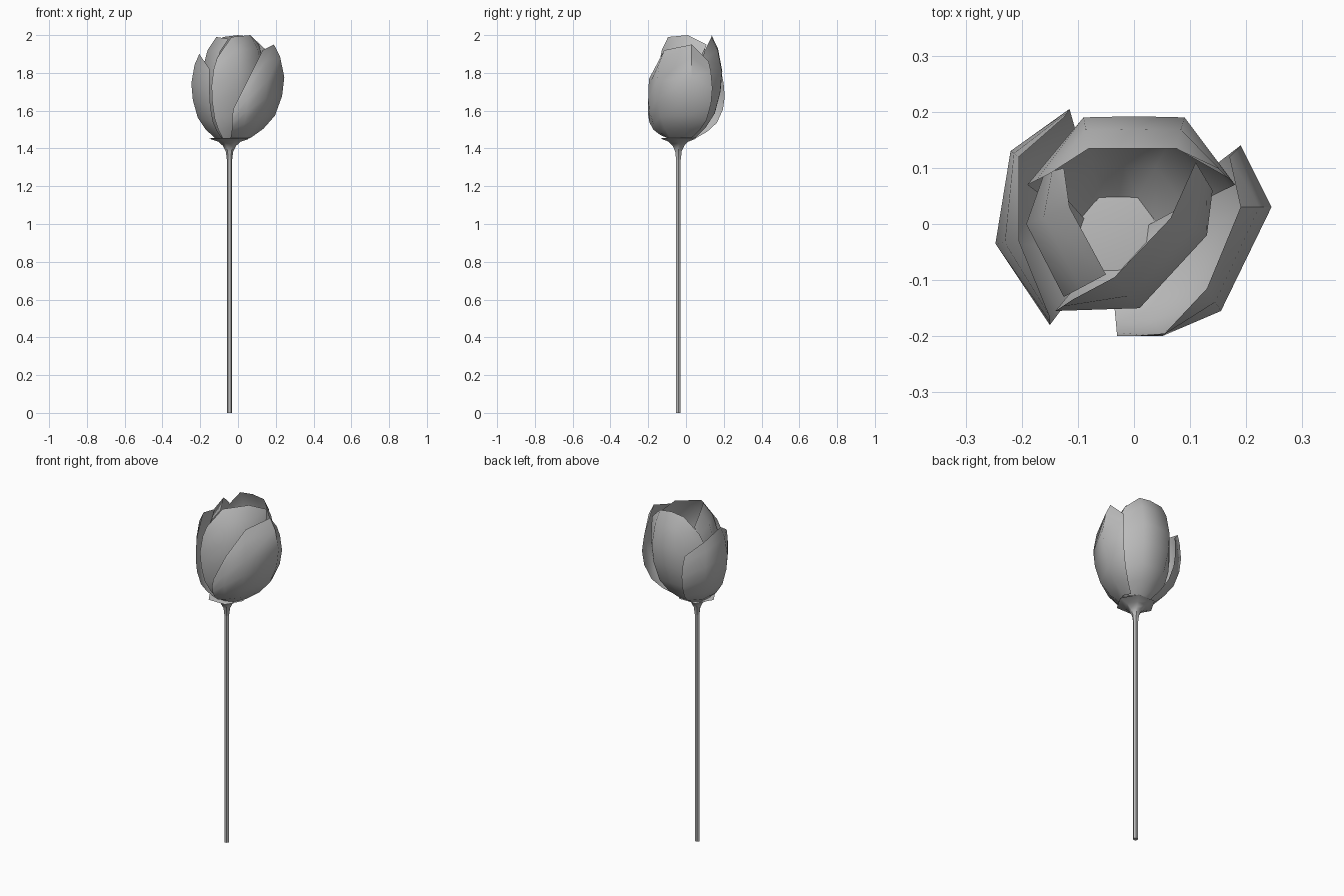
import bpy, bmesh, math
from mathutils import Vector

cube = bpy.data.objects.get("Cube")
if cube:
    bpy.data.objects.remove(cube, do_unlink=True)

grey = bpy.data.materials.new("plain grey")
grey.use_nodes = True
colour = (0.5, 0.5, 0.5, 1)
grey.diffuse_color = colour
grey.node_tree.nodes["Principled BSDF"].inputs["Base Color"].default_value = colour

AXIS = Vector((-0.045, -0.04, 0))   # stem axis
BASE_Z = 1.455                      # height where the petals start


def finish(name, bm, angle):
    mesh = bpy.data.meshes.new(name)
    bm.to_mesh(mesh)
    bm.free()
    obj = bpy.data.objects.new(name, mesh)
    bpy.context.collection.objects.link(obj)
    mesh.materials.append(grey)
    bpy.ops.object.select_all(action="DESELECT")
    obj.select_set(True)
    bpy.context.view_layer.objects.active = obj
    bpy.ops.object.shade_smooth_by_angle(angle=math.radians(angle))
    return obj


def lathe(name, profile, sides, angle):
    """Revolve (radius, z) pairs around the stem axis and cap both ends."""
    bm = bmesh.new()
    rings = []
    for radius, z in profile:
        ring = []
        for i in range(sides):
            a = math.tau * i / sides
            offset = Vector((radius * math.cos(a), radius * math.sin(a), z))
            ring.append(bm.verts.new(AXIS + offset))
        rings.append(ring)
    for low, high in zip(rings, rings[1:]):
        for i in range(sides):
            j = (i + 1) % sides
            bm.faces.new((low[i], low[j], high[j], high[i]))
    bm.faces.new(rings[0][::-1])
    bm.faces.new(rings[-1])
    return finish(name, bm, angle)


# Petal profile: (spread from the axis, share of the height, pull to the rim)
ROWS = ((0.38, 0, 0), (0.62, 0.1, 0), (0.83, 0.24, 0), (0.96, 0.45, 0),
        (1, 0.65, 0), (1, 0.87, 0.4), (1, 1, 1))


def petal(name, columns):
    """Cupped sheet; each column has its widest (x, y) and its rim (x, y, z)."""
    bm = bmesh.new()
    grid = []
    for wide, rim in columns:
        wide, tip = Vector((*wide, 0)), Vector((rim[0], rim[1], 0))
        column = []
        for spread, share, pull in ROWS:
            point = AXIS.lerp(wide, spread).lerp(tip, pull)
            point.z = BASE_Z + share * (rim[2] - BASE_Z)
            column.append(bm.verts.new(point))
        grid.append(column)
    for a, b in zip(grid, grid[1:]):
        for r in range(len(ROWS) - 1):
            bm.faces.new((a[r], b[r], b[r + 1], a[r + 1]))
    return finish(name, bm, 50)


# Stem and the flared cup under the bloom
lathe("stem", ((0.014, 0), (0.014, 1.36)), 6, 30)
lathe("flower_cup", ((0.014, 1.34), (0.02, 1.385), (0.036, 1.415),
                     (0.06, 1.436), (0.108, 1.452), (0.09, 1.456)), 6, 50)

# Outer petals
petal("outer_left_petal", (
    ((-0.03, -0.2), (-0.01, -0.2, 1.64)),
    ((0.05, -0.2), (0.055, -0.195, 1.77)),
    ((0.155, -0.155), (0.13, -0.115, 1.92)),
    ((0.245, 0.03), (0.19, 0.03, 1.95)),
    ((0.19, 0.14), (0.17, 0.12, 1.86))))
petal("outer_right_petal", (
    ((-0.115, 0.205), (-0.125, 0.19, 1.79)),
    ((-0.22, 0.13), (-0.205, 0.12, 1.87)),
    ((-0.247, -0.035), (-0.205, -0.03, 1.9)),
    ((-0.15, -0.18), (-0.15, -0.165, 1.82))))
petal("back_petal", (
    ((0.18, 0.07), (0.15, 0.1, 1.92)),
    ((0.09, 0.19), (0.075, 0.135, 1.99)),
    ((0, 0.192), (0, 0.135, 2)),
    ((-0.09, 0.19), (-0.08, 0.135, 1.99)),
    ((-0.19, 0.07), (-0.15, 0.09, 1.89))))

# Inner petals
petal("inner_front_petal", (
    ((-0.14, -0.155), (-0.11, -0.135, 1.88)),
    ((0.01, -0.15), (-0.035, -0.095, 1.99)),
    ((0.13, -0.02), (0.065, 0.01, 2)),
    ((0.14, 0.06), (0.11, 0.11, 1.95))))
petal("inner_right_petal", (
    ((-0.16, 0.09), (-0.125, 0.1, 1.93)),
    ((-0.192, 0), (-0.115, 0.03, 1.99)),
    ((-0.125, -0.13), (-0.05, -0.09, 1.98))))
